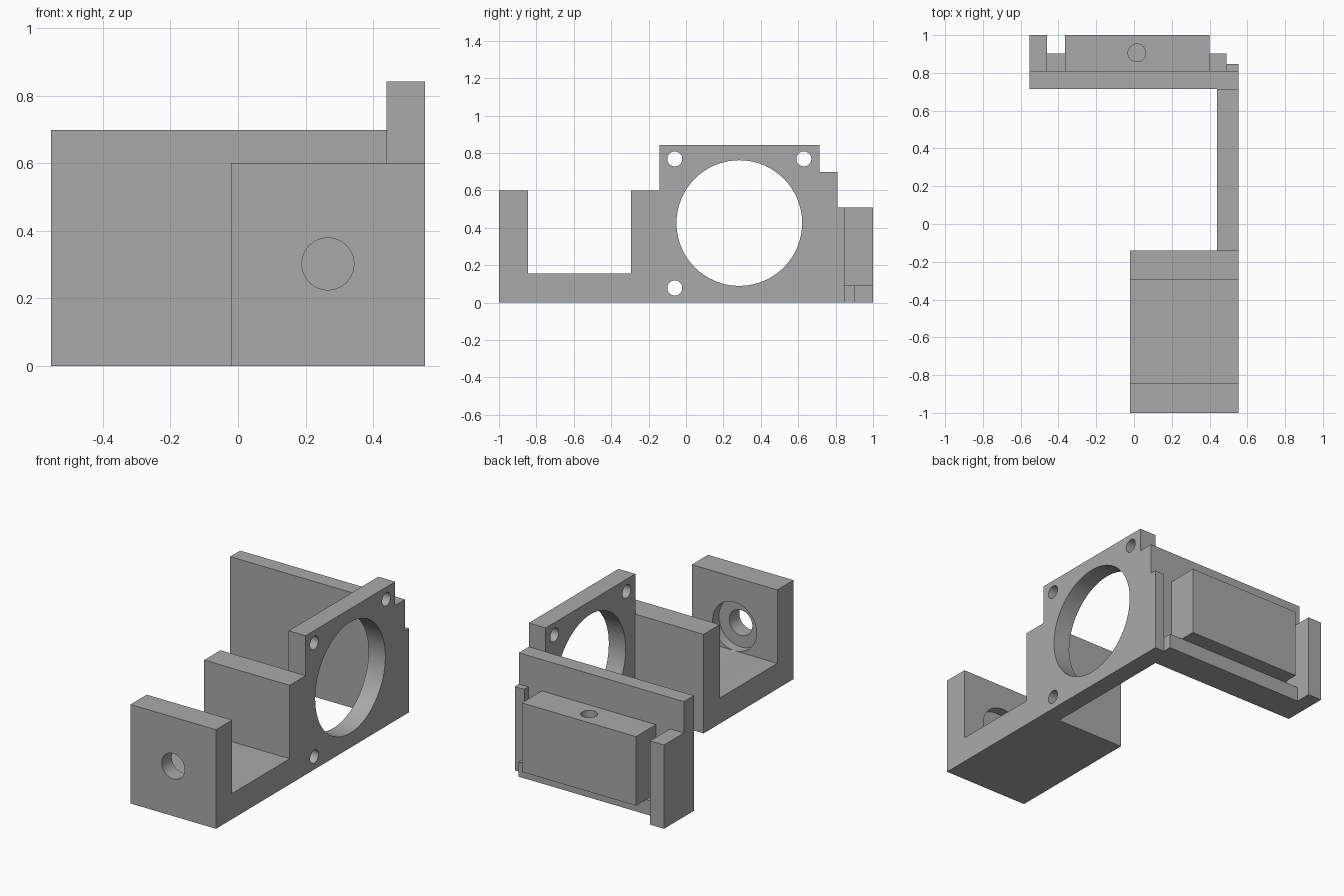
import bpy, bmesh, math
from mathutils import Matrix, Vector

if "Cube" in bpy.data.objects:
    bpy.data.objects.remove(bpy.data.objects["Cube"], do_unlink=True)

grey = bpy.data.materials.new("plain grey")
grey.use_nodes = True
grey.diffuse_color = (0.4, 0.4, 0.4, 1)
grey.node_tree.nodes["Principled BSDF"].inputs["Base Color"].default_value = (0.4, 0.4, 0.4, 1)


def make_object(name, bm):
    bmesh.ops.recalc_face_normals(bm, faces=bm.faces)
    mesh = bpy.data.meshes.new(name)
    bm.to_mesh(mesh)
    bm.free()
    mesh.materials.append(grey)
    obj = bpy.data.objects.new(name, mesh)
    bpy.context.collection.objects.link(obj)
    return obj


def extrude_side(name, profile, x0, x1):
    """Extrude a (y, z) outline along x."""
    bm = bmesh.new()
    face = bm.faces.new([bm.verts.new((x0, y, z)) for y, z in profile])
    moved = bmesh.ops.extrude_face_region(bm, geom=[face])["geom"]
    verts = [v for v in moved if isinstance(v, bmesh.types.BMVert)]
    bmesh.ops.translate(bm, verts=verts, vec=(x1 - x0, 0, 0))
    return make_object(name, bm)


def box(name, x0, x1, y0, y1, z0, z1):
    return extrude_side(name, [(y0, z0), (y1, z0), (y1, z1), (y0, z1)], x0, x1)


def drill(obj, center, radius, length, axis):
    """Cut a round hole centred on a point along an axis."""
    turn = Vector((0, 0, 1)).rotation_difference(Vector(axis)).to_matrix().to_4x4()
    bm = bmesh.new()
    bmesh.ops.create_cone(bm, cap_ends=True, segments=64, radius1=radius, radius2=radius,
                          depth=length, matrix=Matrix.Translation(center) @ turn)
    cutter = make_object("hole_cutter", bm)
    cutter.hide_render = True
    mod = obj.modifiers.new("hole", "BOOLEAN")
    mod.operation, mod.solver, mod.object = "DIFFERENCE", "EXACT", cutter
    bpy.context.view_layer.objects.active = obj
    bpy.ops.object.modifier_apply(modifier=mod.name)
    bpy.data.objects.remove(cutter, do_unlink=True)


X, Y, Z = (1, 0, 0), (0, 1, 0), (0, 0, 1)

# U-shaped front cradle with a counterbored hole in its front wall
cradle = extrude_side("front_cradle", [
    (-1, 0), (-0.14, 0), (-0.14, 0.6), (-0.295, 0.6),
    (-0.295, 0.155), (-0.845, 0.155), (-0.845, 0.6), (-1, 0.6)], -0.02, 0.553)
drill(cradle, (0.266, -0.95, 0.302), 0.077, 0.3, Y)
drill(cradle, (0.266, -0.845, 0.302), 0.147, 0.12, Y)

# Side plate with a large opening and three screw holes
plate = box("side_plate", 0.44, 0.553, -0.143, 0.715, 0, 0.842)
drill(plate, (0.5, 0.285, 0.425), 0.336, 0.4, X)
for y, z in [(-0.06, 0.768), (0.63, 0.768), (-0.06, 0.078)]:
    drill(plate, (0.5, y, z), 0.04, 0.4, X)

# Back wall with its ledge, end post and lip
box("back_wall", -0.553, 0.553, 0.715, 0.81, 0, 0.698)
box("back_ledge", -0.46, 0.49, 0.81, 0.903, 0, 0.09)
box("end_post", -0.553, -0.46, 0.81, 1, 0, 0.508)
box("corner_lip", 0.49, 0.553, 0.81, 0.848, 0, 0.508)

# Raised rear block with a blind hole in its top
block = box("rear_block", -0.365, 0.4, 0.81, 1, 0.09, 0.508)
drill(block, (0.015, 0.906, 0.508), 0.047, 0.4, Z)

# Smooth the round hole walls and keep the edges sharp
for obj in (cradle, plate, block):
    bpy.ops.object.select_all(action="DESELECT")
    obj.select_set(True)
    bpy.context.view_layer.objects.active = obj
    bpy.ops.object.shade_smooth_by_angle(angle=math.radians(30))
